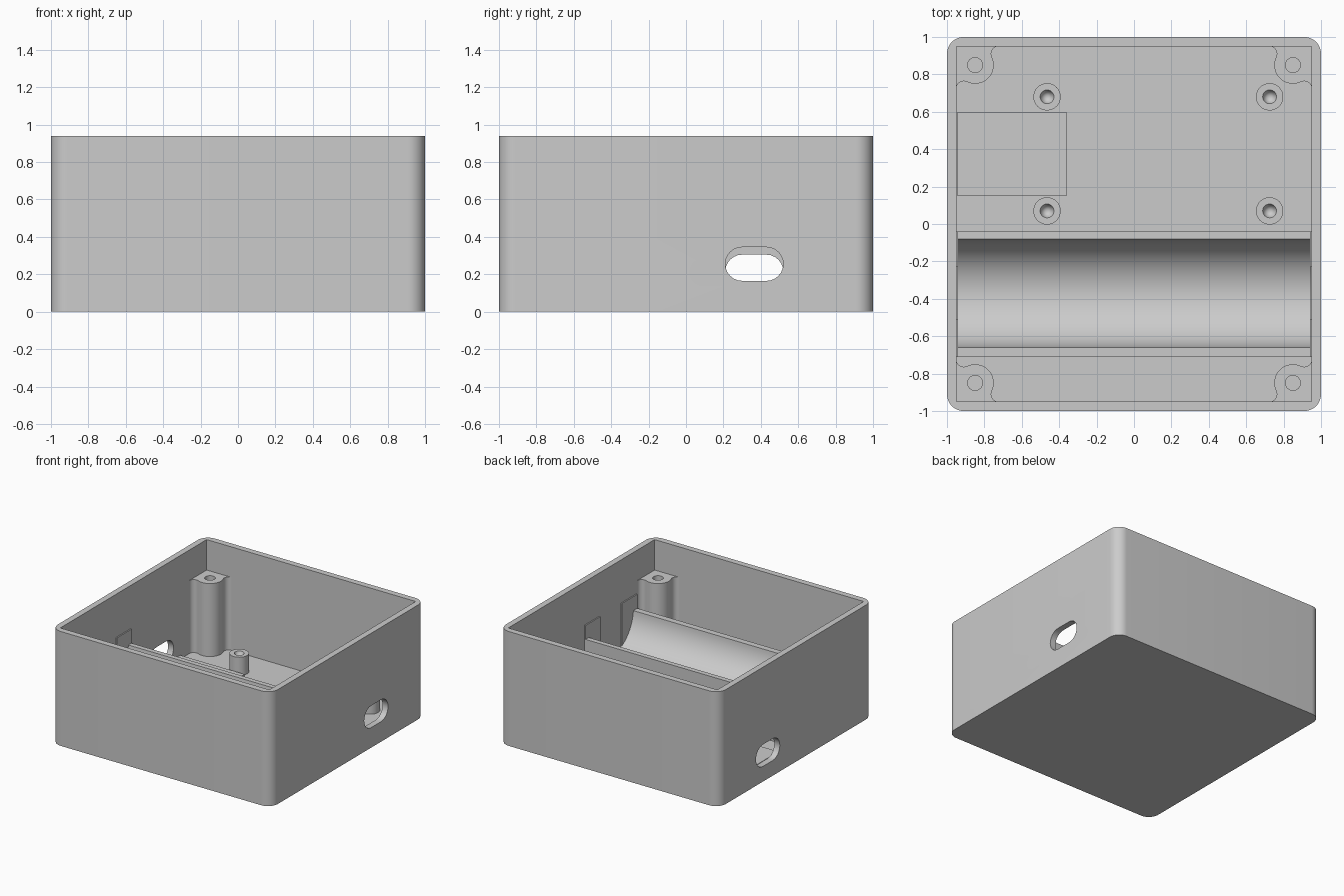
import bpy, bmesh
from math import sin, cos, pi, radians, atan2, sqrt

if "Cube" in bpy.data.objects:
    bpy.data.objects.remove(bpy.data.objects["Cube"])

grey = bpy.data.materials.new("light grey plastic")
grey.use_nodes = True
grey.diffuse_color = (0.6, 0.6, 0.6, 1)
grey.node_tree.nodes["Principled BSDF"].inputs["Base Color"].default_value = (0.6, 0.6, 0.6, 1)

HEIGHT, FLOOR, INNER = 0.94, 0.09, 0.95


def arc(cx, cy, r, start, end, steps=12):
    angles = [start + (end - start) * i / steps for i in range(steps + 1)]
    return [(cx + r * cos(a), cy + r * sin(a)) for a in angles]


def circle(cx, cy, r, steps=40):
    return arc(cx, cy, r, 0, 2 * pi, steps)[:-1]


def rect(x0, x1, y0, y1):
    return [(x0, y0), (x1, y0), (x1, y1), (x0, y1)]


def prism(name, outline, lo, hi, axis="z"):
    """Extrude a 2D outline along z (outline in xy) or x (outline in yz)."""
    place = (lambda p, d: (p[0], p[1], d)) if axis == "z" else (lambda p, d: (d, p[0], p[1]))
    bm = bmesh.new()
    face = bm.faces.new([bm.verts.new(place(p, lo)) for p in outline])
    made = bmesh.ops.extrude_face_region(bm, geom=[face])["geom"]
    for v in made:
        if isinstance(v, bmesh.types.BMVert):
            v.co = place((v.co.x, v.co.y) if axis == "z" else (v.co.y, v.co.z), hi)
    return finish(name, bm)


def finish(name, bm):
    bmesh.ops.recalc_face_normals(bm, faces=bm.faces)
    mesh = bpy.data.meshes.new(name)
    bm.to_mesh(mesh)
    bm.free()
    mesh.materials.append(grey)
    obj = bpy.data.objects.new(name, mesh)
    bpy.context.collection.objects.link(obj)
    return obj


def cut(obj, *cutters):
    """Subtract the cutters from the object and discard them."""
    for c in cutters:
        mod = obj.modifiers.new("cut", "BOOLEAN")
        mod.operation, mod.solver, mod.object = "DIFFERENCE", "EXACT", c
    bpy.context.view_layer.update()
    result = bpy.data.meshes.new_from_object(obj.evaluated_get(bpy.context.evaluated_depsgraph_get()))
    obj.modifiers.clear()
    obj.data = result
    for c in cutters:
        bpy.data.objects.remove(c)
    return obj


def slot(name, z0, z1, x0, x1):
    """Rounded slot cutter running through a side wall."""
    r, zc = (z1 - z0) / 2, (z0 + z1) / 2
    outline = arc(0.52 - r, zc, r, -pi / 2, pi / 2) + arc(0.21 + r, zc, r, pi / 2, 3 * pi / 2)
    return prism(name, outline, x0, x1, "x")


# Open box with rounded corners and a cable slot in each side
r = 0.09
outer = []
for i, (sx, sy) in enumerate([(1, 1), (-1, 1), (-1, -1), (1, -1)]):
    outer += arc(sx * (1 - r), sy * (1 - r), r, i * pi / 2, (i + 1) * pi / 2)
parts = [cut(prism("box_shell", outer, 0, HEIGHT),
             prism("cavity_cutter", rect(-INNER, INNER, -INNER, INNER), FLOOR, HEIGHT + 0.1),
             slot("left_slot_cutter", 0.165, 0.345, 0.9, 1.1),
             slot("right_slot_cutter", 0.125, 0.305, -1.1, -0.9))]

# Corner screw posts, flared into the walls
POST, PR, FR = 0.85, 0.1, 0.04
fy = INNER - FR
fx = POST - sqrt((PR + FR) ** 2 - (fy - POST) ** 2)
lean = atan2(POST - fy, POST - fx)
half = arc(fx, fy, FR, pi / 2, lean) + arc(POST, POST, PR, pi + lean, 1.25 * pi)[1:]
post = half + [(y, x) for x, y in reversed(half[:-1])] + [(INNER, INNER)]
for sx, side in ((1, "left"), (-1, "right")):
    for sy, end in ((1, "back"), (-1, "front")):
        parts.append(cut(
            prism(f"{end}_{side}_screw_post", [(sx * x, sy * y) for x, y in post], FLOOR - 0.01, 0.69),
            prism("hole_cutter", circle(sx * POST, sy * POST, 0.04), 0.3, 0.8)))

# Circuit board standoffs with conical pilot holes, turned from one profile
profile = [(0.073, FLOOR - 0.01), (0.073, 0.24), (0.037, 0.24), (0, 0.13)]
for x, side in ((0.725, "left"), (-0.465, "right")):
    for y, end in ((0.68, "back"), (0.07, "front")):
        bm = bmesh.new()
        rings = [[bm.verts.new((px, py, z)) for px, py in circle(x, y, rad, 32)]
                 for rad, z in profile[:-1]]
        tip = bm.verts.new((x, y, profile[-1][1]))
        for i in range(32):
            j = (i + 1) % 32
            for a, b in zip(rings, rings[1:]):
                bm.faces.new((a[i], a[j], b[j], b[i]))
            bm.faces.new((rings[-1][i], rings[-1][j], tip))
        bm.faces.new(rings[0])
        parts.append(finish(f"{end}_{side}_standoff", bm))

# Raised pad for the small module
parts.append(prism("module_pad", rect(-0.945, -0.36, 0.15, 0.6), FLOOR - 0.01, 0.125))

# Battery cradle with a round channel
RIM, CY, CZ, CR = 0.47, -0.37, 0.49, 0.29
tilt = atan2(RIM - CZ, CR)
channel = arc(CY, CZ, CR, pi - tilt, 2 * pi + tilt, 40)
cradle = [(-0.71, FLOOR - 0.01), (-0.71, RIM)] + channel + [(-0.04, RIM), (-0.04, FLOOR - 0.01)]
parts.append(prism("battery_cradle", cradle, -0.945, 0.945, "x"))

# Contact guide tabs at both ends of the cradle
for s, side in ((1, "left"), (-1, "right")):
    for y0, y1, end in ((-0.23, -0.04, "back"), (-0.71, -0.51, "front")):
        x0, x1 = sorted((s * 0.94, s * 0.951))
        parts.append(prism(f"{end}_{side}_contact_tab", rect(x0, x1, y0, y1), FLOOR, 0.585))

# Smooth the round surfaces and keep the edges sharp
bpy.ops.object.select_all(action="DESELECT")
for p in parts:
    p.select_set(True)
bpy.context.view_layer.objects.active = parts[0]
bpy.ops.object.shade_smooth_by_angle(angle=radians(30))
